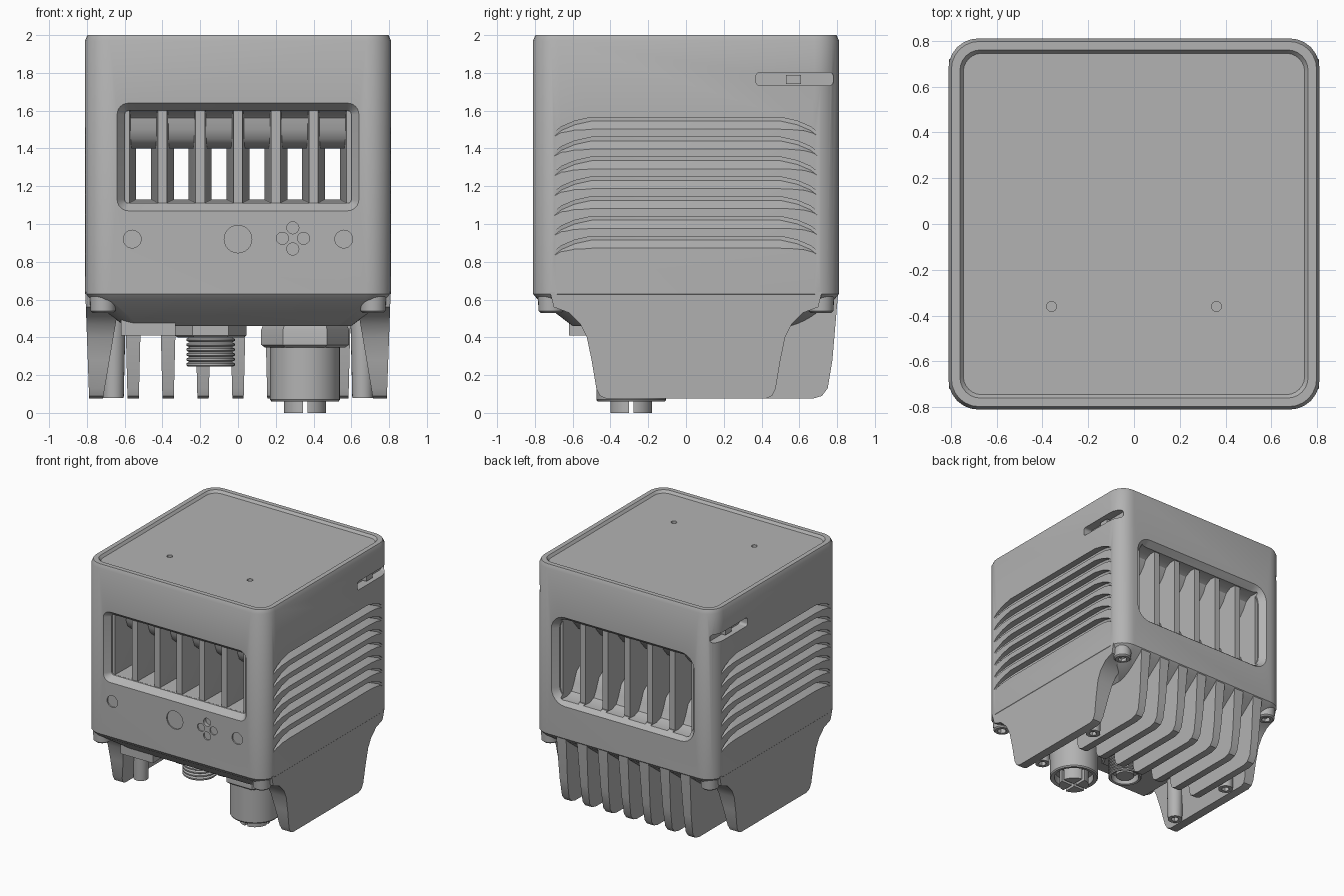
import bpy, bmesh, math
from mathutils import Vector

cube = bpy.data.objects.get("Cube")
if cube:
    bpy.data.objects.remove(cube, do_unlink=True)

GREY = (0.45, 0.45, 0.45, 1)
metal = bpy.data.materials.new("grey metal")
metal.use_nodes = True
metal.diffuse_color = GREY
metal.node_tree.nodes["Principled BSDF"].inputs["Base Color"].default_value = GREY


def loft(name, rings):
    """Skin a row of equal-length point rings and cap both ends."""
    bm = bmesh.new()
    rows = [[bm.verts.new(p) for p in ring] for ring in rings]
    n = len(rows[0])
    for a, b in zip(rows, rows[1:]):
        for i in range(n):
            j = (i + 1) % n
            bm.faces.new((a[i], a[j], b[j], b[i]))
    bm.faces.new(rows[0][::-1])
    bm.faces.new(rows[-1])
    bmesh.ops.recalc_face_normals(bm, faces=bm.faces)
    mesh = bpy.data.meshes.new(name)
    bm.to_mesh(mesh)
    bm.free()
    mesh.materials.append(metal)
    ob = bpy.data.objects.new(name, mesh)
    bpy.context.collection.objects.link(ob)
    return ob


def rounded(w, h, r, seg=6):
    """Rounded rectangle with half sizes w and h."""
    pts = []
    for k, (sx, sy) in enumerate([(1, 1), (-1, 1), (-1, -1), (1, -1)]):
        for i in range(seg + 1):
            a = math.pi / 2 * (k + i / seg)
            pts.append((sx * (w - r) + r * math.cos(a), sy * (h - r) + r * math.sin(a)))
    return pts


def lathe(name, x, y, profile, n=32):
    """Turned part on a vertical axis; profile holds (radius, z)."""
    def ring(r, z):
        return [(x + r * math.cos(math.tau * i / n), y + r * math.sin(math.tau * i / n), z)
                for i in range(n)]
    return loft(name, [ring(r, z) for r, z in profile])


def box(name, a, b):
    return loft(name, [[(a[0], a[1], z), (b[0], a[1], z), (b[0], b[1], z), (a[0], b[1], z)]
                       for z in (a[2], b[2])])


def cut(ob, cutter):
    cutter.hide_render = True
    mod = ob.modifiers.new("cut", "BOOLEAN")
    mod.operation = "DIFFERENCE"
    mod.solver = "EXACT"
    mod.object = cutter
    bpy.context.view_layer.objects.active = ob
    bpy.ops.object.modifier_apply(modifier=mod.name)
    bpy.data.objects.remove(cutter, do_unlink=True)


def front_disc(x, z, r, y0, y1):
    return loft("disc_cutter", [[(x + r * math.cos(math.tau * i / 24), y,
                                  z + r * math.sin(math.tau * i / 24)) for i in range(24)]
                                for y in (y0, y1)])


# Housing with sloped underside, rim and recessed lid
levels = [(0.6, 0.46, 0.08), (0.785, 0.6, 0.11), (0.81, 0.63, 0.13), (0.81, 1.97, 0.13),
          (0.797, 2, 0.12), (0.76, 2, 0.09), (0.745, 1.98, 0.08)]
housing = loft("housing", [[(x, y, z) for x, y in rounded(w, w, r)] for w, z, r in levels])


# Chamfered window frames, front and back
def window(side, zc, h, r):
    steps = [(0.84, 0.03), (0.81, 0.03), (0.76, -0.01), (0.75, -0.01)]
    return loft("window_cutter", [[(x, side * y, zc + z) for x, z in rounded(0.61 + e, h + e, r + e)]
                                  for y, e in steps])


cut(housing, window(-1, 1.355, 0.255, 0.03))
cut(housing, window(1, 1.25, 0.33, 0.09))

# Air ducts between the tapered fins, with rounded scoops
front_duct = [(-0.78, 1.11), (0.01, 1.13), (0.01, 1.4), (-0.5, 1.4), (-0.56, 1.415), (-0.6, 1.45),
              (-0.62, 1.5), (-0.63, 1.56), (-0.66, 1.59), (-0.7, 1.6), (-0.78, 1.6)]
back_duct = [(0.78, 0.92), (0.7, 0.92), (0.65, 0.94), (0.62, 1), (0.59, 1.08), (0.54, 1.12),
             (0.45, 1.13), (-0.01, 1.13), (-0.01, 1.4), (0.5, 1.4), (0.57, 1.42), (0.62, 1.48),
             (0.65, 1.54), (0.7, 1.57), (0.78, 1.57)]
for i in range(6):
    cx = -0.5 + 0.2 * i
    for profile in (front_duct, back_duct):
        cut(housing, loft("duct_cutter", [[(cx + s * (0.038 + 0.05 * abs(y)), y, z)
                                           for y, z in profile] for s in (-1, 1)]))

# Side louvres that fade down at both ends, and a slot near the back
half_path = [(0.71, -0.09, 0), (0.66, -0.05, 0.02), (0.59, -0.02, 0.04), (0.5, 0, 0.055)]
path = half_path + [(-y, dz, d) for y, dz, d in half_path[::-1]]
for s in (-1, 1):
    for i in range(7):
        top = 1.565 - 0.105 * i
        cut(housing, loft("louvre_cutter", [[(s * (0.812 - d), y, top + dz),
                                             (s * 0.85, y, top + dz),
                                             (s * 0.85, y, top + dz - 0.03 - 1.2 * d),
                                             (s * (0.812 - d), y, top + dz - 0.02)]
                                            for y, dz, d in path]))
    cut(housing, loft("slot_cutter", [[(s * x, 0.575 + y, 1.768 + z)
                                       for y, z in rounded(0.205, 0.034, 0.02)]
                                      for x in (0.74, 0.85)]))
    box("slot_catch", (s * 0.73, 0.53, 1.74), (s * 0.78, 0.61, 1.79))

# Indicator lenses on the front and pin holes in the lid
for x, z, r, depth in [(-0.56, 0.92, 0.047, 0.01), (0.56, 0.92, 0.047, 0.01), (0, 0.92, 0.073, 0.01),
                       (0.29, 0.98, 0.032, 0.03), (0.29, 0.868, 0.032, 0.01),
                       (0.235, 0.924, 0.032, 0.01), (0.347, 0.924, 0.032, 0.01)]:
    cut(housing, front_disc(x, z, r, -0.85, -0.81 + depth))
for x in (-0.36, 0.36):
    cut(housing, lathe("pin_cutter", x, -0.36, [(0.022, 1.93), (0.022, 2.1)], 16))

# Side legs: curved plates that thicken upward
half_leg = [(0.42, 0.075), (0.455, 0.09), (0.475, 0.13), (0.5, 0.28), (0.525, 0.4),
            (0.56, 0.47), (0.62, 0.53), (0.7, 0.56), (0.72, 0.64)]
leg = half_leg + [(-y, z) for y, z in half_leg[::-1]]
for s in (-1, 1):
    loft("side_leg", [[(s * (0.788 + 0.036 * (z - 0.075)), y, z) for y, z in leg],
                      [(s * (0.715 - 0.17 * (z - 0.075)), y, z) for y, z in leg]])
    # Screw posts inside the legs
    for y in (-0.3, 0.3):
        post = lathe("screw_post", s * 0.66, y, [(0.055, 0.08), (0.065, 0.5)], 24)
        cut(post, lathe("socket_cutter", s * 0.66, y, [(0.03, 0), (0.03, 0.11)], 6))
    # Corner screws with hex sockets
    for y in (-0.715, 0.715):
        screw = lathe("corner_screw", s * 0.715, y,
                      [(0.055, 0.53), (0.066, 0.54), (0.07, 0.64)], 24)
        cut(screw, lathe("socket_cutter", s * 0.715, y, [(0.035, 0.5), (0.035, 0.57)], 6))

# Cooling fins under the back
fin = [(0, 0.5), (0.03, 0.13), (0.045, 0.09), (0.08, 0.075), (0.67, 0.075), (0.72, 0.09),
       (0.75, 0.13), (0.775, 0.28), (0.805, 0.63), (0.55, 0.64), (0.3, 0.5)]
for i in range(-3, 4):
    loft("cooling_fin", [[(0.185 * i + s * (0.03 + 0.025 * (z - 0.075)), y, z) for y, z in fin]
                         for s in (-1, 1)])

# Large connector with hex nut and split plug
lathe("large_nut", 0.355, -0.29, [(0.21, 0.345), (0.232, 0.36), (0.232, 0.44), (0.22, 0.47)], 6)
lathe("large_connector", 0.355, -0.29, [(0.145, 0.12), (0.15, 0.065), (0.178, 0.06),
                                        (0.185, 0.07), (0.185, 0.37)])
plug = lathe("plug", 0.355, -0.29, [(0.112, 0), (0.112, 0.15)])
cut(plug, box("plug_slot", (0.343, -0.5, -0.1), (0.367, 0, 0.1)))
cut(plug, box("plug_slot", (0.2, -0.302, -0.1), (0.5, -0.278, 0.1)))

# Small threaded connector with nut
thread = [(0.1, 0.3), (0.105, 0.25), (0.12, 0.245)]
for i in range(6):
    thread += [(0.128, 0.252 + 0.026 * i), (0.128, 0.262 + 0.026 * i), (0.113, 0.27 + 0.026 * i)]
lathe("threaded_connector", -0.145, -0.28, thread + [(0.113, 0.42)])
lathe("small_nut", -0.145, -0.28, [(0.175, 0.4), (0.19, 0.41), (0.19, 0.47)], 6)
lathe("pin_block", -0.145, -0.28, [(0.07, 0.26), (0.07, 0.35)], 24)
box("mounting_pad", (-0.62, -0.62, 0.41), (-0.33, -0.2, 0.5))

# Smooth the rounded surfaces and keep the edges crisp
bpy.ops.object.select_all(action="DESELECT")
for ob in bpy.context.collection.objects:
    if ob.type == "MESH":
        ob.select_set(True)
        bpy.context.view_layer.objects.active = ob
bpy.ops.object.shade_smooth_by_angle(angle=math.radians(32))
